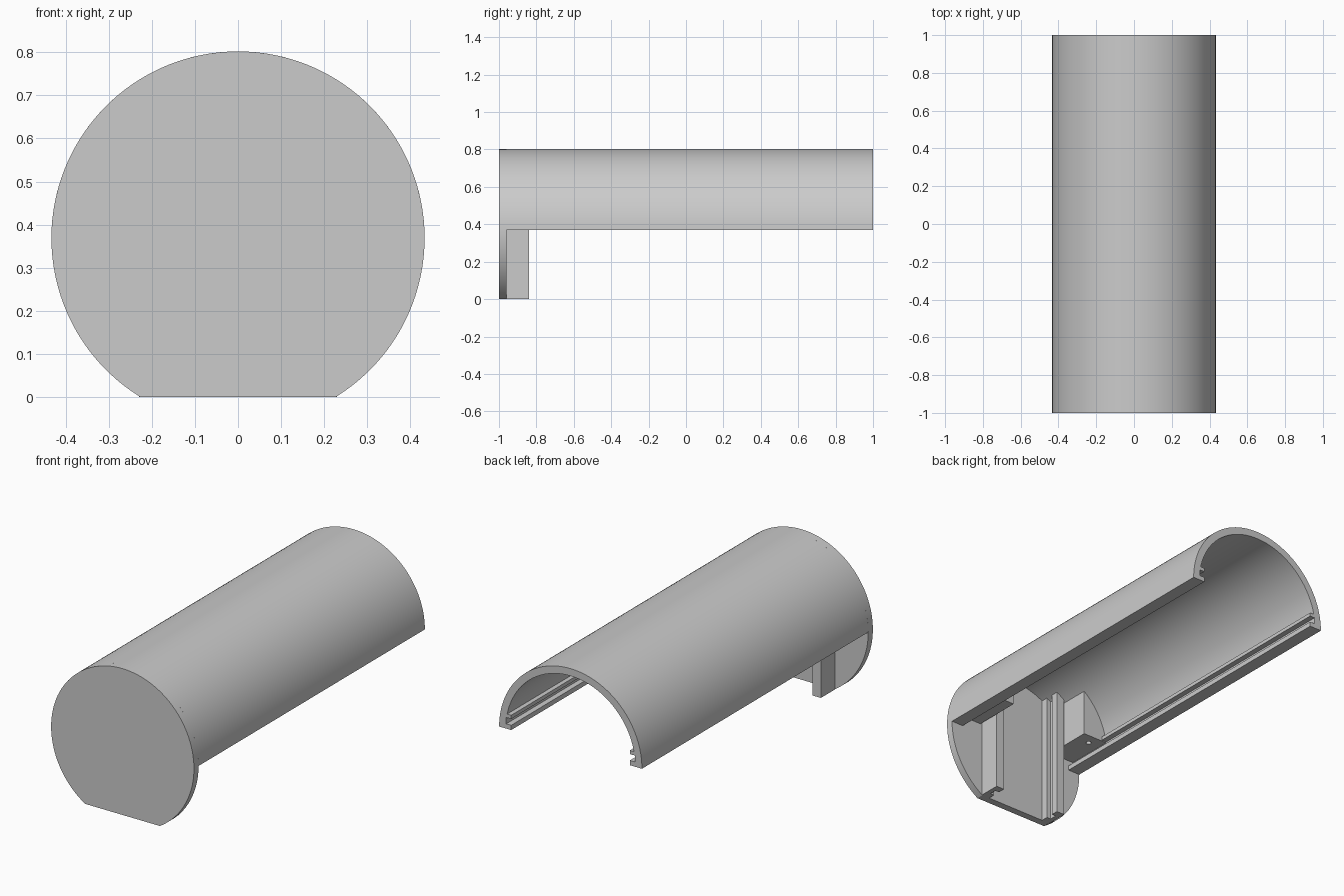
import bpy, bmesh, math

cube = bpy.data.objects.get("Cube")
if cube:
    bpy.data.objects.remove(cube, do_unlink=True)

R, WALL, CZ = 0.433, 0.04, 0.369      # outer radius, wall, axis height
FRONT, BACK, PLATE = -1.0, 1.0, -0.96

grey = bpy.data.materials.new("plain grey")
grey.use_nodes = True
grey.diffuse_color = (0.6, 0.6, 0.6, 1)
grey.node_tree.nodes["Principled BSDF"].inputs["Base Color"].default_value = (0.6, 0.6, 0.6, 1)


def arc(radius, a, b, n):
    """Points in x, z on a circle round the tube axis."""
    return [(radius * math.cos(a + (b - a) * i / n),
             CZ + radius * math.sin(a + (b - a) * i / n)) for i in range(n + 1)]


def prism(name, points, start, end, axis="Y"):
    """Extrude a 2D outline along y (x, z outline) or z (x, y outline)."""
    def place(p, t):
        return (p[0], t, p[1]) if axis == "Y" else (p[0], p[1], t)
    bm = bmesh.new()
    lo = [bm.verts.new(place(p, start)) for p in points]
    hi = [bm.verts.new(place(p, end)) for p in points]
    bm.faces.new(lo)
    bm.faces.new(hi[::-1])
    for i in range(len(points)):
        j = (i + 1) % len(points)
        bm.faces.new((lo[j], lo[i], hi[i], hi[j]))
    bmesh.ops.recalc_face_normals(bm, faces=bm.faces)
    mesh = bpy.data.meshes.new(name)
    bm.to_mesh(mesh)
    bm.free()
    mesh.materials.append(grey)
    obj = bpy.data.objects.new(name, mesh)
    bpy.context.collection.objects.link(obj)
    return obj


def select(obj):
    bpy.ops.object.select_all(action="DESELECT")
    obj.select_set(True)
    bpy.context.view_layer.objects.active = obj


def smooth(obj):
    select(obj)
    bpy.ops.object.shade_smooth_by_angle(angle=math.radians(30))


# Half-tube shell with a grooved rail along each lower edge
rail = [(0.36, 0.45), (0.36, 0.43), (0.39, 0.43), (0.39, 0.395), (0.36, 0.395), (0.36, CZ)]
inner = R - WALL
a = math.asin((0.45 - CZ) / inner)
outline = arc(R, 0, math.pi, 64)
outline += [(-x, z) for x, z in reversed(rail)]
outline += arc(inner, math.pi - a, a, 56)
outline += rail
smooth(prism("shell", outline, PLATE, BACK))

# Round end plate with a flat foot
foot = math.asin(CZ / R)
smooth(prism("end_plate", arc(R, -foot, math.pi + foot, 96), FRONT, PLATE))

# Slotted posts and screw blocks on both sides
post = [(0.23, PLATE), (0.23, -0.84), (0.18, -0.84), (0.18, -0.88),
        (0.205, -0.88), (0.205, -0.92), (0.18, -0.92), (0.18, PLATE)]
mid = R - WALL / 2
top = math.acos(0.24 / mid)
low = math.asin((0.425 - CZ) / mid)
block = [(0.24, 0.425)] + arc(mid, low, top, 20)
hole = [(0.32 + 0.014 * math.cos(k * math.pi / 8),
         -0.75 + 0.014 * math.sin(k * math.pi / 8)) for k in range(16)]

for side, s in (("left", 1), ("right", -1)):
    def flip(pts):
        return [(s * x, v) for x, v in pts]
    prism(side + "_slotted_post", flip(post), 0, 0.722, "Z")
    body = prism(side + "_screw_block", flip(block), PLATE, -0.69)
    cutter = prism(side + "_hole_cutter", flip(hole), 0.38, 0.52, "Z")
    cutter.hide_render = True
    cut = body.modifiers.new("screw hole", "BOOLEAN")
    cut.operation = "DIFFERENCE"
    cut.solver = "EXACT"
    cut.object = cutter
    select(body)
    bpy.ops.object.modifier_apply(modifier=cut.name)
    bpy.data.objects.remove(cutter, do_unlink=True)
